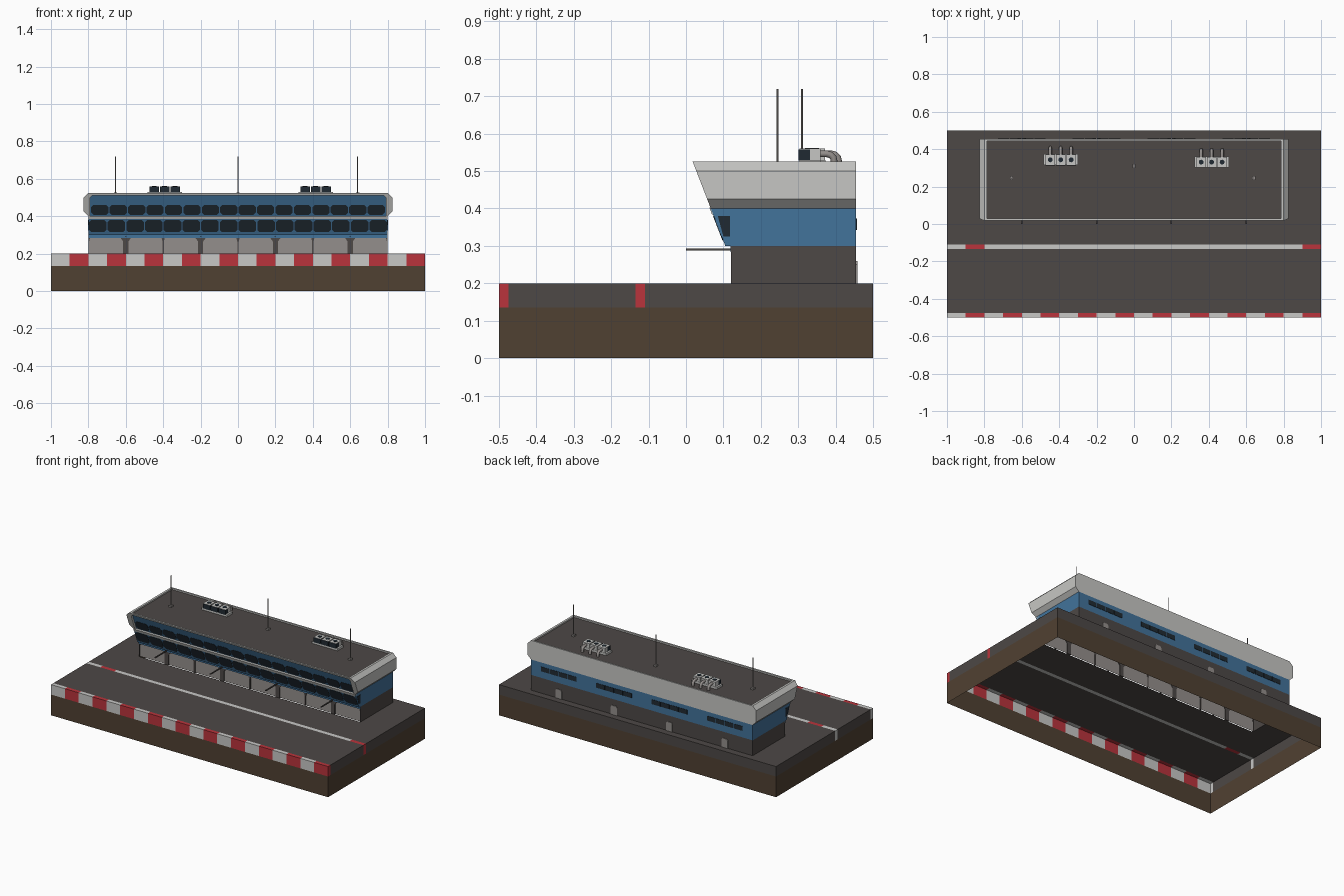
import bpy, bmesh, math
from mathutils import Vector

if "Cube" in bpy.data.objects:
    bpy.data.objects.remove(bpy.data.objects["Cube"])


def material(name, rgb):
    m = bpy.data.materials.new(name)
    lin = [((c / 255 + 0.055) / 1.055) ** 2.4 for c in rgb]
    m.diffuse_color = (*lin, 1)
    m.use_nodes = True
    m.node_tree.nodes["Principled BSDF"].inputs["Base Color"].default_value = m.diffuse_color
    return m


MATS = [material(*a) for a in (
    ("asphalt grey", (77, 72, 70)), ("earth brown", (80, 65, 50)),
    ("kerb white", (200, 200, 198)), ("kerb red", (186, 52, 60)),
    ("wall blue", (66, 115, 155)), ("panel grey", (198, 198, 195)),
    ("dark glass", (32, 42, 50)), ("door grey", (148, 143, 140)))]
ASPHALT, EARTH, WHITE, RED, BLUE, PANEL, GLASS, DOOR = range(8)


def shell(name, polys):
    """Open surface from (points, material index) polygons."""
    bm = bmesh.new()
    for pts, mat in polys:
        bm.faces.new([bm.verts.new(p) for p in pts]).material_index = mat
    bmesh.ops.remove_doubles(bm, verts=bm.verts, dist=1e-5)
    bmesh.ops.recalc_face_normals(bm, faces=bm.faces)
    me = bpy.data.meshes.new(name)
    bm.to_mesh(me)
    bm.free()
    for m in MATS:
        me.materials.append(m)
    ob = bpy.data.objects.new(name, me)
    bpy.context.collection.objects.link(ob)
    return ob


def solids(name, parts, mat):
    """Each part is a polygon pushed along a vector."""
    polys = []
    for pts, vec in parts:
        a = [Vector(p) for p in pts]
        b = [p + Vector(vec) for p in a]
        n = len(a)
        polys += [(a, mat), (b[::-1], mat)]
        polys += [([a[i], a[(i + 1) % n], b[(i + 1) % n], b[i]], mat) for i in range(n)]
    return shell(name, polys)


def box(x0, x1, y0, y1, z0, z1):
    return [(x0, y0, z0), (x1, y0, z0), (x1, y1, z0), (x0, y1, z0)], (0, 0, z1 - z0)


def disc(x, y, z, r, h, n=12):
    return [(x + r * math.cos(2 * math.pi * i / n), y + r * math.sin(2 * math.pi * i / n), z)
            for i in range(n)], (0, 0, h)


def yf(z):
    """Front edge of the leaning facade."""
    return 0.105 - 0.387 * (z - 0.3)


# Ground slab: open underneath, with a hole under the building
xs = [-1 + 0.1 * i for i in range(21)]
ys = [-0.5, -0.475, -0.135, -0.11, 0.12, 0.455, 0.5]


def ground_mat(i, j):
    if j == 0:
        return RED if i % 2 else WHITE
    if j == 2:
        return RED if i in (1, 19) else WHITE
    return ASPHALT


ground = []
for i in range(20):
    a, b = xs[i], xs[i + 1]
    for j in range(6):
        if not (j == 4 and 2 <= i <= 17):
            c, d = ys[j], ys[j + 1]
            ground.append(([(a, c, .2), (b, c, .2), (b, d, .2), (a, d, .2)], ground_mat(i, j)))
    for y, j in ((-0.5, 0), (0.5, 5)):
        for z0, z1, m in ((0, .135, EARTH), (.135, .2, ground_mat(i, j))):
            ground.append(([(a, y, z0), (b, y, z0), (b, y, z1), (a, y, z1)], m))
for j in range(6):
    for x, i in ((-1, 0), (1, 19)):
        for z0, z1, m in ((0, .135, EARTH), (.135, .2, ground_mat(i, j))):
            ground.append(([(x, ys[j], z0), (x, ys[j + 1], z0), (x, ys[j + 1], z1), (x, ys[j], z1)], m))
shell("ground_slab", ground)

# Ground floor and blue storey walls
W, B = 0.8, 0.455
walls = [([(-W, B, .2), (W, B, .2), (W, B, .3), (-W, B, .3)], ASPHALT),
         ([(-W, B, .3), (W, B, .3), (W, B, .4), (-W, B, .4)], BLUE),
         ([(-W, yf(.3), .3), (W, yf(.3), .3), (W, yf(.4), .4), (-W, yf(.4), .4)], BLUE),
         ([(-W, yf(.3), .3), (W, yf(.3), .3), (W, .12, .3), (-W, .12, .3)], ASPHALT)]
for x in (-W, W):
    walls.append(([(x, .12, .2), (x, B, .2), (x, B, .3), (x, .12, .3)], ASPHALT))
    walls.append(([(x, yf(.3), .3), (x, .12, .3), (x, B, .3), (x, B, .4), (x, yf(.4), .4)], BLUE))
shell("building_walls", walls)

# Garage doors, pillars and header
shell("garage_doors", [([(x, .126, .2), (x + .2, .126, .2), (x + .2, .126, .3), (x, .126, .3)], DOOR)
                       for x in [-.8 + .2 * i for i in range(8)]])
pillars = []
for i in range(9):
    x = -.8 + .2 * i
    w, f = (.014, .028) if i % 2 else (.004, .009)
    prof = [(-w, .2), (w, .2), (w, .265), (f, .285), (-f, .285), (-w, .265)]
    pillars.append(([(max(-.8, min(.8, x + u)), .12, z) for u, z in prof], (0, .008, 0)))
solids("garage_pillars", pillars, ASPHALT)
solids("garage_header", [box(-W, W, .119, .13, .284, .3)], BLUE)

# Thin booms over the pit bays
solids("pit_booms", [box(x - .004, x + .004, 0, .12, .288, .293) for x in (-.6, -.2, .2, .6)], ASPHALT)

# Upper storey: flared grey frame around a recessed blue front
half = [(.8, .4), (.825, .425), (.825, .5), (.8, .525)]
inner = [(.79, .4), (.79, .425), (.79, .5), (.78, .511)]


def mirror(path):
    return path + [(-x, z) for x, z in reversed(path)]


out, inn = mirror(half), mirror(inner)
REC = .014
rings = [[(x, B, z) for x, z in out], [(x, yf(z), z) for x, z in out],
         [(x, yf(z), z) for x, z in inn], [(x, yf(z) + REC, z) for x, z in inn]]
upper = [(rings[0], PANEL), (rings[3], BLUE)]
for r in range(3):
    for k in range(7):
        if r or k != 3:  # the top is made by the roof rim
            upper.append(([rings[r][k], rings[r][k + 1], rings[r + 1][k + 1], rings[r + 1][k]], PANEL))


def rect(x, y0, y1, z):
    return [(-x, y0, z), (x, y0, z), (x, y1, z), (-x, y1, z)]


rim = [rect(.8, yf(.525), B, .525), rect(.786, yf(.525) + .012, B - .01, .525),
       rect(.786, yf(.525) + .012, B - .01, .516)]
for a, b in zip(rim, rim[1:]):
    upper += [([a[k], a[(k + 1) % 4], b[(k + 1) % 4], b[k]], PANEL) for k in range(4)]
upper.append((rim[2], ASPHALT))
shell("upper_storey", upper)

# Grey sill between window rows
solids("window_sill", [([(-.8, yf(.384) - .003, .384), (-.8, yf(.402) - .003, .402),
                         (-.8, .09, .402), (-.8, .09, .384)], (1.6, 0, 0))], PANEL)


# Window rows with clipped corners
def pane(cx, z0, z1, w, off, c=.012):
    pts = [(-w, z0 + c), (-w + c, z0), (w - c, z0), (w, z0 + c),
           (w, z1 - c), (w - c, z1), (-w + c, z1), (-w, z1 - c)]
    return [(cx + u, yf(z) + off, z) for u, z in pts], (0, .003, 0)


cols = [-.75 + .1 * i for i in range(16)]
solids("upper_windows", [pane(x * .985, .407, .46, .046, REC - .002) for x in cols], GLASS)
solids("lower_windows", [pane(x, .315, .38, .047, -.002) for x in cols], GLASS)
solids("side_windows", [([(s * .799, y, z) for y, z in ((.085, .38), (.118, .38), (.118, .325), (.1, .325))],
                         (s * .003, 0, 0)) for s in (-1, 1)], GLASS)

# Rear window strips and service doors
solids("rear_windows", [box(x - .13 + .065 * k + .002, x - .13 + .065 * k + .063, B - .001, B + .002, .343, .373)
                        for x in (-.6, -.2, .2, .6) for k in range(4)], GLASS)
solids("rear_doors", [([(x + u, B - .001, z) for u, z in
                        ((-.022, .2), (.022, .2), (.022, .25), (.015, .26), (-.015, .26), (-.022, .25))],
                       (0, .005, 0)) for x in (-.6, -.2, .2, .6)], DOOR)

# Antennas
masts = ((-.655, .245), (0, .31), (.64, .245))
solids("antenna_bases", [box(x - .009, x + .009, y - .011, y + .011, .516, .526) for x, y in masts], DOOR)
solids("antenna_masts", [disc(x, y, .52, .0025, .2, 8) for x, y in masts], DOOR)

# Rooftop cooling units, three fans and ducts each
for side, ux, uy in (("left", -.392, .315), ("right", .415, .303)):
    fans = [ux - .056 + .056 * k for k in range(3)]
    solids(side + "_cooler_base", [box(ux - .092, ux + .092, uy, uy + .058, .516, .53)], PANEL)
    solids(side + "_cooler_grilles", [box(x - .025, x + .025, uy - .002, uy + .028, .528, .558) for x in fans], GLASS)
    solids(side + "_cooler_bodies", [box(x - .025, x + .025, uy + .028, uy + .056, .528, .56) for x in fans]
           + [box(x - .025, x + .025, uy, uy + .028, .557, .56) for x in fans], PANEL)
    solids(side + "_cooler_fans", [disc(x, uy + .028, .56, .013, .002) for x in fans], GLASS)
    cu = bpy.data.curves.new(side + "_cooler_ducts", 'CURVE')
    cu.dimensions = '3D'
    cu.bevel_depth = .009
    cu.bevel_resolution = 2
    cu.materials.append(MATS[DOOR])
    for x in fans:
        sp = cu.splines.new('POLY')
        path = [(.05, .546), (.074, .546), (.084, .543), (.091, .536), (.093, .526), (.093, .514)]
        sp.points.add(len(path) - 1)
        for p, (dy, z) in zip(sp.points, path):
            p.co = (x, uy + dy, z, 1)
    bpy.context.collection.objects.link(bpy.data.objects.new(side + "_cooler_ducts", cu))
